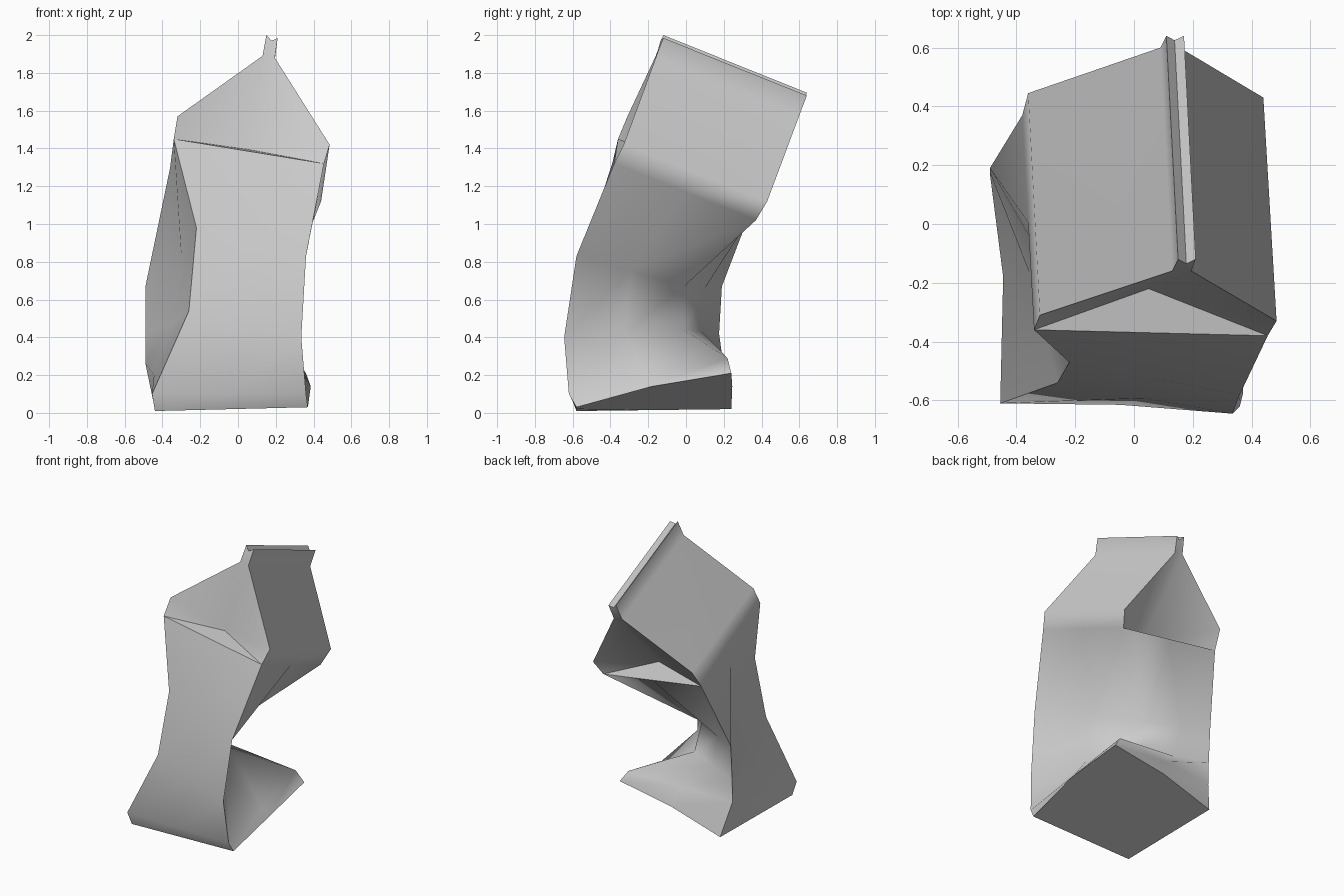
import bpy, bmesh, math
from mathutils import Vector

cube = bpy.data.objects.get("Cube")
if cube:
    bpy.data.objects.remove(cube, do_unlink=True)

paper = bpy.data.materials.new("pale_grey_card")
paper.use_nodes = True
GREY = (0.6, 0.6, 0.6, 1)
paper.diffuse_color = GREY
paper.node_tree.nodes["Principled BSDF"].inputs["Base Color"].default_value = GREY

# Crushed box rings, each as corner, side middle, corner and so on:
# front +x, +x middle, back +x, back middle, back -x, -x middle, front -x, front middle
# None means halfway between the two neighbouring corners
RINGS = [
    [(.37, -.58, .03), (.385, -.18, .14), (.36, .24, .21), (-.05, .245, .14),
     (-.44, .24, .02), None, (-.44, -.58, .01), None],
    [(.36, -.62, .1), None, (.305, .22, .29), None,
     (-.49, .17, .26), (-.445, -.18, .2), (-.455, -.61, .1), None],
    [(.335, -.645, .4), None, (-.06, -.01, .44), None,
     (-.49, .175, .42), (-.35, -.18, .47), (-.26, -.54, .54), None],
    [(.36, -.58, .83), None, (-.12, -.01, .67), (-.32, .1, .66),
     (-.49, .19, .67), (-.3, -.14, .83), (-.22, -.47, .98), None],
    [(.455, -.38, 1.32), None, (.4, .37, 1.02), None,
     (-.38, .37, 1.14), None, (-.34, -.36, 1.45), None],
    [(.485, -.33, 1.42), None, (.44, .43, 1.12), (.09, .18, 1.12),
     (-.36, .445, 1.26), None, (-.32, -.31, 1.57), (.05, -.22, 1.395)],
]
# Sealed fin cross-section with a groove along the top, at the front end
FIN = [(.13, -.16, 1.89), (.15, -.12, 2), (.178, -.135, 1.97), (.21, -.12, 1.985), (.195, -.16, 1.88)]
FIN_RUN = Vector((-.04, .76, -.305))


def add_ring(bm, points):
    verts = []
    for i, p in enumerate(points):
        if p is None:
            p = (Vector(points[i - 1]) + Vector(points[(i + 1) % len(points)])) / 2
        verts.append(bm.verts.new(p))
    return verts


def finish(name, bm):
    bmesh.ops.recalc_face_normals(bm, faces=bm.faces)
    mesh = bpy.data.meshes.new(name)
    bm.to_mesh(mesh)
    bm.free()
    obj = bpy.data.objects.new(name, mesh)
    bpy.context.collection.objects.link(obj)
    mesh.materials.append(paper)
    bpy.ops.object.select_all(action="DESELECT")
    obj.select_set(True)
    bpy.context.view_layer.objects.active = obj
    bpy.ops.object.shade_smooth_by_angle(angle=math.radians(60))


bm = bmesh.new()
rings = [add_ring(bm, r) for r in RINGS]
face = bm.faces.new

# Base and walls, with the +x and -x eaves
face(rings[0])
for low, high in zip(rings, rings[1:]):
    for i in range(8):
        j = (i + 1) % 8
        if high is not rings[-1] or i in (0, 1, 4, 5):
            face((low[i], low[j], high[j], high[i]))

# Fin along the ridge
front = [bm.verts.new(p) for p in FIN]
back = [bm.verts.new(Vector(p) + FIN_RUN) for p in FIN]
for i in range(4):
    face((front[i], front[i + 1], back[i + 1], back[i]))
for end in (front, back):
    face(end)

# Roof slopes
eave, wall = rings[5], rings[4]
face((eave[6], eave[5], eave[4], back[0], front[0]))
face((eave[0], eave[1], eave[2], back[4], front[4]))

# Gables folded inwards, each with a shelf over the wall top
for left, middle, right, end in ((6, 7, 0, front), (4, 3, 2, back)):
    fold = eave[middle]
    face((end[0], fold, end[4]))
    for corner, ridge in ((left, end[0]), (right, end[4])):
        face((eave[corner], fold, ridge))
        face((wall[corner], fold, eave[corner]))
        face((wall[corner], wall[middle], fold))

finish("crushed_carton", bm)
